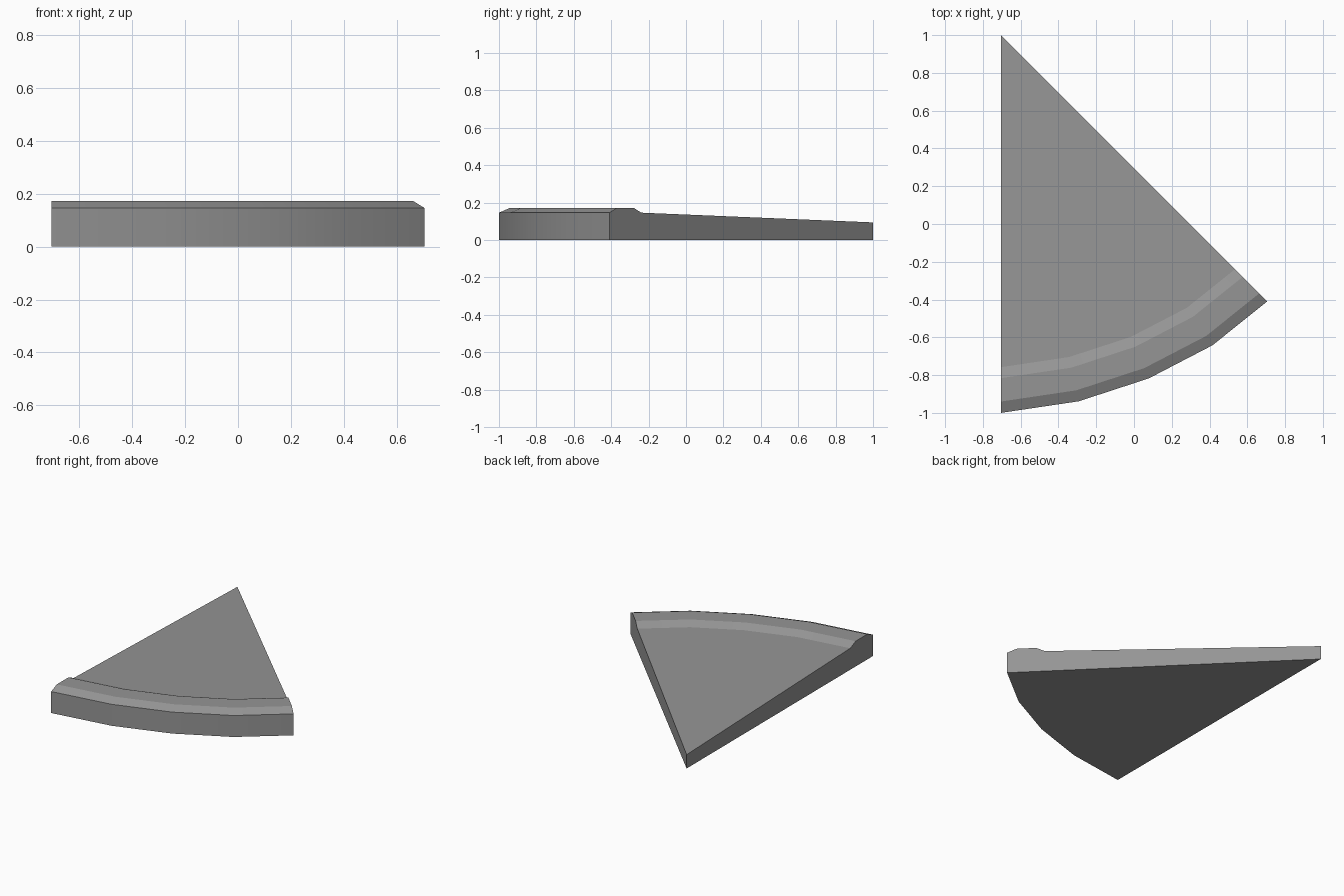
import bpy, bmesh
from math import radians, sin, cos

cube = bpy.data.objects.get("Cube")
if cube:
    bpy.data.objects.remove(cube, do_unlink=True)

# Plain grey material
grey = bpy.data.materials.new("mid grey")
grey.use_nodes = True
colour = (0.3, 0.3, 0.3, 1)
grey.diffuse_color = colour
grey.node_tree.nodes["Principled BSDF"].inputs["Base Color"].default_value = colour

# Outer arc as (angle, radius) about the tip, and rim section as (radius fraction, height)
TIP = (-0.705, 1.0)
arc = [(0, 2.0), (12, 1.982), (23.3, 1.979), (34.3, 1.988), (45, 1.994)]
section = [(1, 0), (1, 0.146), (0.97, 0.172), (0.908, 0.172), (0.879, 0.146)]

bm = bmesh.new()
tip_low = bm.verts.new((*TIP, 0))
tip_top = bm.verts.new((*TIP, 0.094))
rows = []
for angle, radius in arc:
    a = radians(angle)
    rows.append([bm.verts.new((TIP[0] + radius * f * sin(a),
                               TIP[1] - radius * f * cos(a), z)) for f, z in section])

# Outer wall, raised rim and sloping top
for a, b in zip(rows, rows[1:]):
    for i in range(len(section) - 1):
        bm.faces.new((a[i], b[i], b[i + 1], a[i + 1]))
    bm.faces.new((a[-1], b[-1], tip_top))

# Underside and the two straight cut sides
bm.faces.new([tip_low] + [row[0] for row in rows])
for row in (rows[0], rows[-1]):
    bm.faces.new([tip_low] + row + [tip_top])
bmesh.ops.recalc_face_normals(bm, faces=bm.faces)

mesh = bpy.data.meshes.new("wedge_slice")
bm.to_mesh(mesh)
bm.free()
mesh.materials.append(grey)
wedge = bpy.data.objects.new("wedge_slice", mesh)
bpy.context.collection.objects.link(wedge)

# Smooth along the arc, sharp at the rim edges
bpy.ops.object.select_all(action="DESELECT")
wedge.select_set(True)
bpy.context.view_layer.objects.active = wedge
bpy.ops.object.shade_smooth_by_angle(angle=radians(16))
